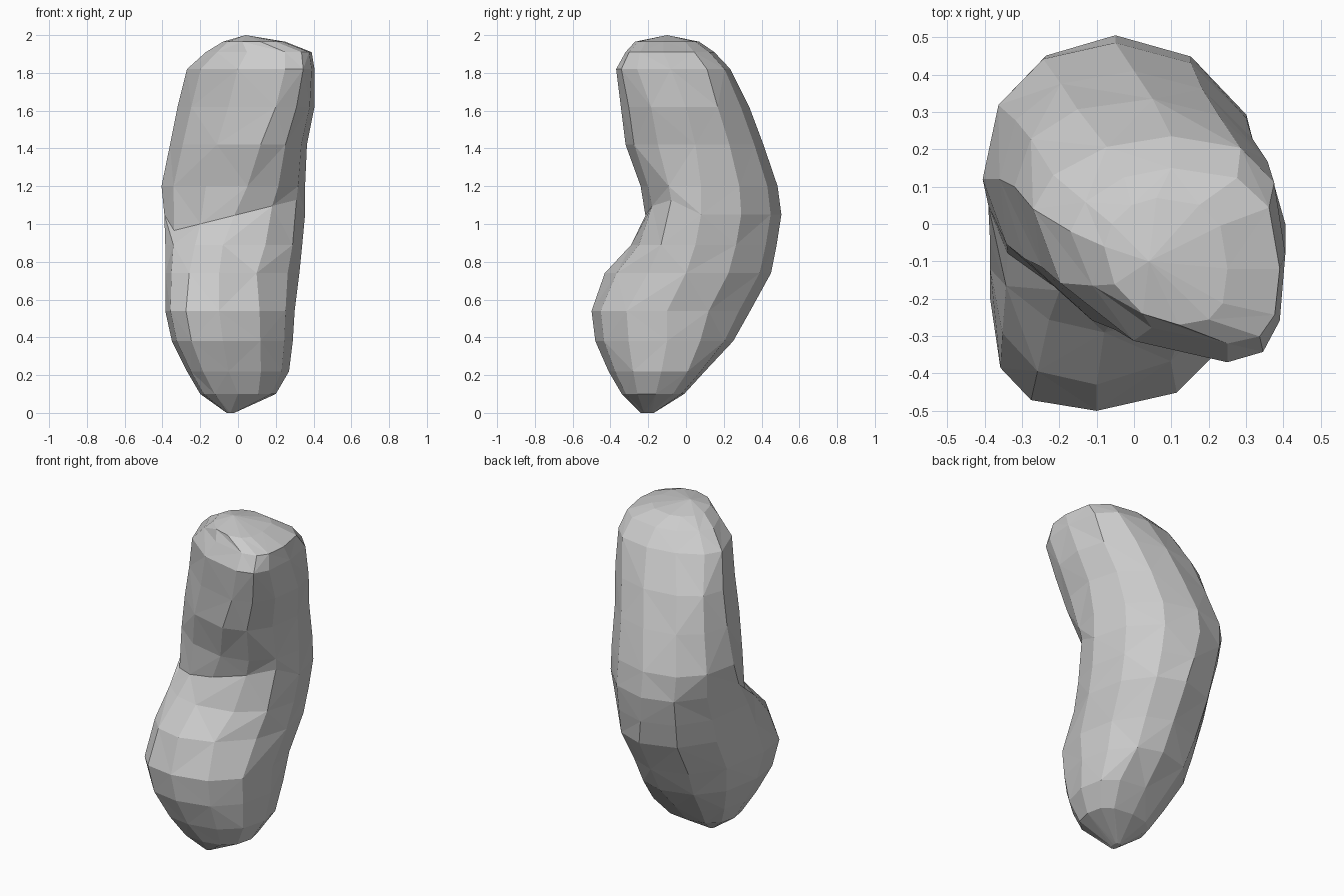
import bpy, bmesh
from math import sin, cos, pi

if "Cube" in bpy.data.objects:
    bpy.data.objects.remove(bpy.data.objects["Cube"])

# Horizontal slices: z, left (x, y), right (x, y), front (x, y), back (x, y)
SLICES = [
    (0.00, -.06, -.20, -.02, -.20, -.04, -.24, -.04, -.17),
    (0.10, -.20, -.18, .20, -.16, 0, -.34, 0, -.01),
    (0.22, -.27, -.18, .27, -.13, -.05, -.41, 0, .10),
    (0.38, -.35, -.18, .29, -.10, -.08, -.48, 0, .25),
    (0.54, -.385, -.20, .30, -.10, -.10, -.50, 0, .34),
    (0.74, -.385, -.12, .325, 0, -.10, -.43, 0, .45),
    (0.89, -.385, -.05, .34, .05, -.08, -.29, -.03, .48),
    (1.05, -.39, .05, .355, .08, -.02, -.215, -.05, .505),
    (1.20, -.405, .12, .355, .08, .05, -.24, -.05, .485),
    (1.42, -.36, .12, .365, .05, .12, -.32, 0, .41),
    (1.62, -.32, .10, .405, 0, .20, -.345, .05, .335),
    (1.82, -.27, .04, .405, -.08, .25, -.37, .10, .235),
    (1.91, -.17, -.02, .39, -.12, .25, -.32, .10, .15),
    (1.965, -.08, -.06, .25, -.12, .12, -.27, .06, .07),
]
SIDES = 12


def squareness(z, right, back):
    """Exponent of a quarter: below 1 is boxier, above 1 is hollowed."""
    if back and right:
        return 0.72 if z < 0.3 or z > 1.7 else 1.0
    if back:
        return 1.1 if z > 1.7 else 0.88
    if not right:
        return 0.7 if z < 0.7 else 0.85 if z < 0.8 else 1.05
    if 0.7 < z < 0.8:
        return 1.1
    return 0.7 if z > 1.7 else 0.9


def ring(bm, row):
    """One lopsided oval slice, built quarter by quarter."""
    z, lx, ly, rx, ry, fx, fy, bx, by = row
    verts = []
    for i in range(SIDES):
        a = 2 * pi * i / SIDES
        c, s = round(cos(a), 6), round(sin(a), 6)
        side_x, side_y = (rx, ry) if c >= 0 else (lx, ly)
        end_x, end_y = (bx, by) if s >= 0 else (fx, fy)
        p = squareness(z, c >= 0, s >= 0)
        x = end_x + (side_x - end_x) * abs(c) ** p
        y = side_y + (end_y - side_y) * abs(s) ** p
        # the crease under the upper lobe climbs towards the right
        tilt = 0.25 * x if z == 1.05 and s < 0 else 0
        verts.append(bm.verts.new((x, y, z + tilt)))
    return verts


# Curved bean body, lofted through the slices
bm = bmesh.new()
rings = [ring(bm, row) for row in SLICES]
for k, (low, high) in enumerate(zip(rings, rings[1:])):
    for i in range(SIDES):
        j = (i + 1) % SIDES
        a, b, c, d = low[i], low[j], high[j], high[i]
        # alternate the diagonals for an irregular faceted surface
        if (i + k) % 2:
            bm.faces.new((a, b, c))
            bm.faces.new((a, c, d))
        else:
            bm.faces.new((a, b, d))
            bm.faces.new((b, c, d))
bm.faces.new(rings[0][::-1])
tip = bm.verts.new((.04, -.10, 2.0))
for i in range(SIDES):
    bm.faces.new((rings[-1][i], rings[-1][(i + 1) % SIDES], tip))
bmesh.ops.recalc_face_normals(bm, faces=bm.faces[:])

mesh = bpy.data.meshes.new("bean_body")
bm.to_mesh(mesh)
bm.free()
bpy.context.collection.objects.link(bpy.data.objects.new("bean_body", mesh))
